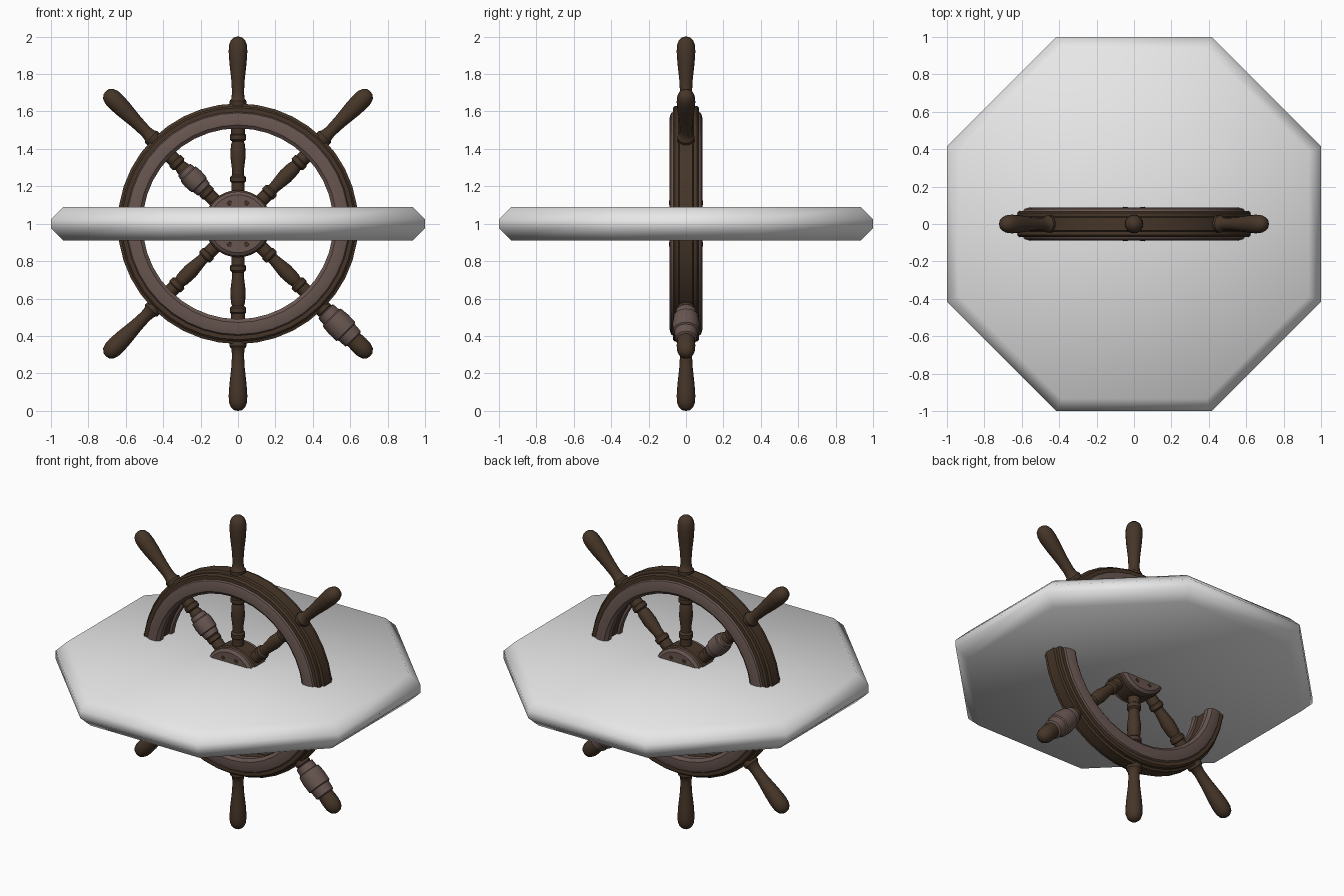
import bpy, bmesh, math
from mathutils import Matrix

if "Cube" in bpy.data.objects:
    bpy.data.objects.remove(bpy.data.objects["Cube"])


def material(name, rgb):
    m = bpy.data.materials.new(name)
    m.diffuse_color = (*rgb, 1)
    m.use_nodes = True
    m.node_tree.nodes["Principled BSDF"].inputs["Base Color"].default_value = m.diffuse_color
    return m


DARK = material("dark_wood", (0.061, 0.036, 0.021))
LIGHT = material("light_wood", (0.138, 0.092, 0.080))
GREY = material("pale_grey", (0.8, 0.8, 0.8))

CENTRE = Matrix.Translation((0, 0, 1))
AXLE = CENTRE @ Matrix.Rotation(math.pi / 2, 4, 'X')   # local z along y


def lathe(name, profile, sides, matrix, mat, closed=False, offset=0.0, angle=35):
    """Turn (radius, height) points around local z; closed makes a ring."""
    bm = bmesh.new()
    rings = []
    for r, h in profile:
        rings.append([bm.verts.new((r * math.cos(offset + math.tau * i / sides),
                                    r * math.sin(offset + math.tau * i / sides), h))
                      for i in range(sides)])
    pairs = list(zip(rings, rings[1:]))
    if closed:
        pairs.append((rings[-1], rings[0]))
    else:
        bm.faces.new(rings[0][::-1])
        bm.faces.new(rings[-1])
    for a, b in pairs:
        for i in range(sides):
            j = (i + 1) % sides
            bm.faces.new((a[i], a[j], b[j], b[i]))
    bmesh.ops.recalc_face_normals(bm, faces=bm.faces)
    bm.transform(matrix)
    me = bpy.data.meshes.new(name)
    bm.to_mesh(me)
    bm.free()
    me.materials.append(mat)
    ob = bpy.data.objects.new(name, me)
    bpy.context.collection.objects.link(ob)
    bpy.ops.object.select_all(action='DESELECT')
    ob.select_set(True)
    bpy.context.view_layer.objects.active = ob
    if angle:
        bpy.ops.object.shade_smooth_by_angle(angle=math.radians(angle))
    else:
        bpy.ops.object.shade_smooth()
    return ob


# Octagonal slab with bevelled rim, smooth all over
k = 1 / math.cos(math.pi / 8)
lathe("octagon_slab",
      [(0.935 * k, -0.09), (k, -0.025), (k, 0.025), (0.935 * k, 0.09)],
      8, CENTRE, GREY, offset=math.pi / 8, angle=0)

# Rim: dark core with a raised centre band
lathe("rim_core",
      [(0.525, -0.07), (0.62, -0.07), (0.63, -0.06), (0.63, -0.04), (0.643, -0.034),
       (0.643, 0.034), (0.63, 0.04), (0.63, 0.06), (0.62, 0.07), (0.525, 0.07)],
      40, AXLE, DARK, closed=True)

# Light mouldings and hub plates on the front and back
for s, side in ((1, "front"), (-1, "back")):
    lathe("rim_moulding_" + side,
          [(r, s * h) for r, h in ((0.51, 0.04), (0.51, 0.072), (0.528, 0.087), (0.565, 0.088),
                                   (0.592, 0.08), (0.604, 0.06), (0.604, 0.04))],
          40, AXLE, LIGHT, closed=True)
    lathe("hub_plate_" + side,
          [(r, s * h) for r, h in ((0.172, 0.05), (0.172, 0.075), (0.155, 0.087))],
          32, AXLE, LIGHT)
    for i in range(8):
        a = math.tau * (i + 0.5) / 8
        place = AXLE @ Matrix.Translation((0.12 * math.cos(a), 0.12 * math.sin(a), 0))
        lathe(f"hub_bolt_{side}_{i}", [(0.014, s * 0.08), (0.012, s * 0.09)], 8, place, DARK)

# Hub core
lathe("hub_core", [(0.17, -0.06), (0.18, -0.05), (0.18, 0.05), (0.17, 0.06)], 32, AXLE, DARK)

# Eight turned spokes with handles
SPOKE = [(0.036, 0.12), (0.036, 0.22), (0.042, 0.225), (0.042, 0.25), (0.031, 0.26),
         (0.031, 0.28), (0.041, 0.36), (0.038, 0.42), (0.032, 0.44), (0.044, 0.45),
         (0.044, 0.475), (0.037, 0.48), (0.037, 0.60), (0.046, 0.625), (0.046, 0.655),
         (0.036, 0.668), (0.032, 0.70), (0.036, 0.77), (0.046, 0.86), (0.050, 0.92),
         (0.048, 0.955), (0.038, 0.982), (0.020, 0.997), (0.006, 1.0)]


def spoke_matrix(degrees):
    return CENTRE @ Matrix.Rotation(math.radians(degrees), 4, 'Y')


for i in range(8):
    lathe(f"spoke_{i}", SPOKE, 16, spoke_matrix(45 * i), DARK)

# Banded wraps: one on the upper left spoke, one on the lower right handle
lathe("spoke_wrap",
      [(0.04, 0.255), (0.046, 0.26), (0.05, 0.29), (0.057, 0.295), (0.06, 0.34),
       (0.057, 0.375), (0.05, 0.38), (0.047, 0.405), (0.038, 0.41)],
      16, spoke_matrix(-45), LIGHT)
lathe("handle_wrap",
      [(0.045, 0.66), (0.055, 0.665), (0.058, 0.705), (0.068, 0.71), (0.073, 0.76),
       (0.071, 0.815), (0.062, 0.82), (0.058, 0.87), (0.045, 0.878)],
      16, spoke_matrix(135), LIGHT)
